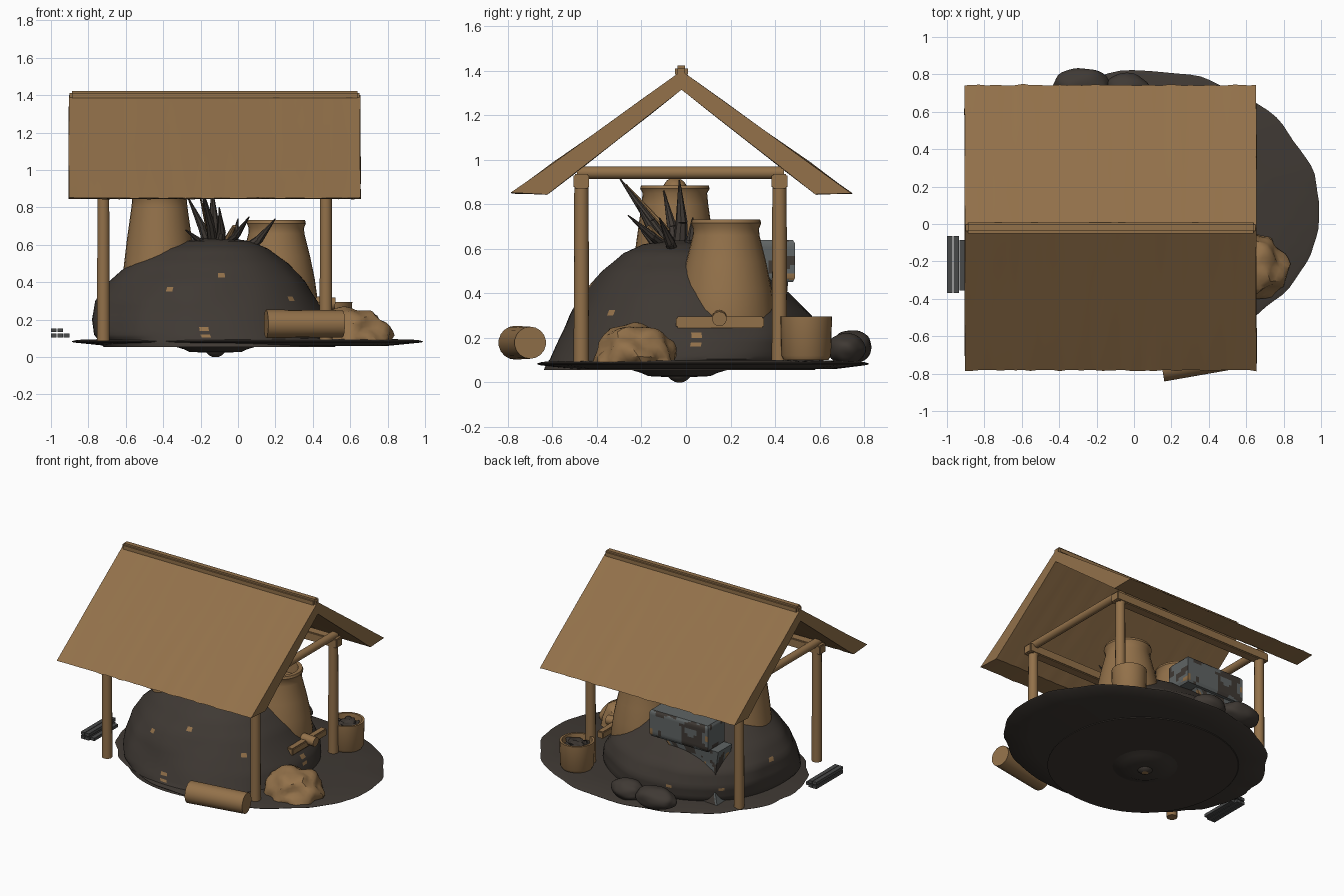
import bpy, bmesh, math, random
from mathutils import Vector, Matrix, noise

if "Cube" in bpy.data.objects:
    bpy.data.objects.remove(bpy.data.objects["Cube"])

random.seed(4)

def mat(name, c):
    m = bpy.data.materials.new(name)
    m.diffuse_color = (*c, 1)
    m.use_nodes = True
    m.node_tree.nodes["Principled BSDF"].inputs["Base Color"].default_value = m.diffuse_color
    return m

BROWN = mat("clay_brown", (0.29, 0.165, 0.068))
DARK = mat("charred_earth", (0.05, 0.041, 0.034))
STEEL = mat("worn_steel", (0.115, 0.128, 0.128))
IRON = mat("dark_iron", (0.065, 0.067, 0.067))

def finish(name, bm, *mats):
    bmesh.ops.recalc_face_normals(bm, faces=bm.faces)
    me = bpy.data.meshes.new(name)
    bm.to_mesh(me)
    bm.free()
    for m in mats:
        me.materials.append(m)
    ob = bpy.data.objects.new(name, me)
    bpy.context.collection.objects.link(ob)
    return ob

def loft(rings, bm=None):
    """Skin a list of equal-length closed rings and cap both ends."""
    bm = bm or bmesh.new()
    rows = [[bm.verts.new(p) for p in r] for r in rings]
    n = len(rows[0])
    for a, b in zip(rows, rows[1:]):
        for i in range(n):
            j = (i + 1) % n
            bm.faces.new((a[i], a[j], b[j], b[i]))
    bm.faces.new(rows[0])
    bm.faces.new(rows[-1])
    return bm

def ring(x0, x1, y0, y1, z, n=32, p=1.0):
    cx, cy, rx, ry = (x0 + x1) / 2, (y0 + y1) / 2, (x1 - x0) / 2, (y1 - y0) / 2
    out = []
    for i in range(n):
        a = 2 * math.pi * i / n
        c, s = math.cos(a), math.sin(a)
        out.append((cx + rx * math.copysign(abs(c) ** p, c),
                    cy + ry * math.copysign(abs(s) ** p, s), z))
    return out

def lathe(name, c, prof, n=28, m=BROWN):
    x, y = c
    return finish(name, loft([ring(x - r, x + r, y - r, y + r, z, n) for r, z in prof]), m)

def box(name, x0, x1, y0, y1, z0, z1, m=BROWN, bevel=0.006):
    bm = bmesh.new()
    M = Matrix.Translation(((x0 + x1) / 2, (y0 + y1) / 2, (z0 + z1) / 2)) @ \
        Matrix.Diagonal((x1 - x0, y1 - y0, z1 - z0, 1))
    bmesh.ops.create_cube(bm, size=1, matrix=M)
    if bevel:
        bmesh.ops.bevel(bm, geom=bm.edges[:], offset=bevel, segments=2, affect='EDGES')
    return finish(name, bm, m)

def rod(name, a, b, r0, r1, m=BROWN, n=14):
    a, b = Vector(a), Vector(b)
    d = b - a
    bm = bmesh.new()
    M = Matrix.Translation((a + b) / 2) @ d.to_track_quat('Z', 'Y').to_matrix().to_4x4()
    bmesh.ops.create_cone(bm, cap_ends=True, segments=n, radius1=r0, radius2=r1,
                          depth=d.length, matrix=M)
    return finish(name, bm, m)

def lump(name, c, r, m, rough=0.1, freq=6, floor=None, sub=4):
    bm = bmesh.new()
    bmesh.ops.create_icosphere(bm, subdivisions=sub, radius=1)
    for v in bm.verts:
        k = 1 + rough * noise.noise(v.co * freq * 0.5 + Vector(c) * 7)
        v.co = Vector(c) + Vector([v.co[i] * r[i] * k for i in range(3)])
        if floor is not None:
            v.co.z = max(v.co.z, floor)
    return finish(name, bm, m)

# Ground disc with a ragged edge
def ragged(scale, z):
    out = []
    for i in range(96):
        a = 2 * math.pi * i / 96
        k = scale * (1 + 0.025 * noise.noise(Vector((math.cos(a) * 5, math.sin(a) * 5, 1))))
        out.append((0.05 + 0.94 * k * math.cos(a), 0.075 + 0.745 * k * math.sin(a), z))
    return out
finish("ground_disc", loft([ragged(0.8, 0.06), ragged(0.99, 0.078), ragged(1, 0.084),
                            ragged(0.97, 0.092), ragged(0.7, 0.1)]), DARK)

# Earth mound: extents per height, then fine rings between them
levels = [(-.72, .52, -.64, .58, .055), (-.77, .51, -.61, .61, .12), (-.78, .49, -.57, .61, .2),
          (-.76, .43, -.52, .57, .3), (-.69, .36, -.46, .46, .4), (-.58, .27, -.38, .33, .5),
          (-.45, .16, -.29, .21, .58), (-.32, .06, -.2, .1, .62), (-.18, -.06, -.09, 0, .638)]
rings = []
for a, b in zip(levels, levels[1:]):
    for k in range(4):
        t = k / 4
        rings.append(ring(*[u + (v - u) * t for u, v in zip(a, b)], n=90, p=0.95))
rings.append(ring(*levels[-1], n=90))
bm = loft(rings)
for v in bm.verts:
    if v.co.z > 0.1:
        v.co += Vector((1, 1, 0)) * 0.02 * noise.noise(v.co * 4)
spots = [(-.38, -.46, .385), (.28, -.33, .31), (-.16, -.6, .12), (-.16, -.59, .16), (.47, .04, .16),
         (.47, .04, .2), (-.1, -.42, .44), (-.3, .59, .18), (-.72, .1, .3), (-.6, .45, .2)]
for s in spots:
    f = min(bm.faces, key=lambda f: (f.calc_center_median() - Vector(s)).length)
    f.material_index = 1
finish("earth_mound", bm, DARK, BROWN)
# Boss under the mound
lathe("mound_under_ring", (-.12, -.03), [(.06, .024), (.14, .028), (.17, .042), (.22, .057)], m=DARK)
lump("under_knob", (-.12, -.03, .045), (.055, .055, .045), DARK, 0)
lathe("under_knob_cap", (-.12, -.03), [(.012, 0), (.022, .003), (.022, .02)], m=BROWN)

# Clay furnaces with open tops
lathe("tall_furnace", (-.42, -.05), [(.22, .3), (.195, .45), (.175, .62), (.15, .8), (.145, .85), (.156, .87),
      (.152, .885), (.125, .885), (.115, .8)])
lump("tall_furnace_plug", (-.42, -.05, .85), (.06, .06, .07), BROWN, .05)
lathe("short_furnace", (.205, .18), [(.21, .15), (.222, .3), (.205, .42), (.18, .54), (.15, .66), (.148, .69),
      (.158, .715), (.153, .732), (.125, .732), (.115, .65)])
# Bellows board and pipe
box("furnace_board", .42, .47, -.045, .35, .245, .295)
rod("furnace_pipe", (.25, .15, .3), (.52, .15, .285), .035, .033)

# Charred spikes fanning from the mound top
for i, (a, b, r) in enumerate([
        ((-.13, -.06, .58), (-.2, -.3, .92), .03), ((-.14, -.03, .58), (-.14, -.03, .91), .035),
        ((-.15, -.05, .58), (-.27, -.1, .86), .03), ((-.08, -.08, .6), (.06, -.26, .75), .025),
        ((.02, -.05, .56), (.2, -.12, .74), .03), ((-.15, -.1, .58), (-.28, -.2, .68), .025),
        ((-.1, -.1, .58), (-.1, -.22, .8), .03), ((-.05, .0, .58), (.0, .03, .74), .03)]):
    a, b = Vector(a), Vector(b)
    mid = a.lerp(b, .45) + Vector((.012, .01, -.012))
    rod("spike_low_%d" % i, a, mid, r, r * .75, DARK, 8)
    rod("spike_tip_%d" % i, mid, b, r * .78, .003, DARK, 8)
rod("ember_stick", (-.06, -.1, .62), (-.02, -.17, .7), .02, .01, BROWN, 8)
rod("pale_spike", (-.16, -.08, .68), (-.21, -.27, .89), .012, .003, BROWN, 8)

# Shelter frame
for x in (-.72, .47):
    for y in (-.47, .42):
        rod("post", (x, y, .085), (x, y, .9), .035, .032)
    rod("tie_beam", (x, -.49, .942), (x, .44, .942), .028, .028)
for y in (-.47, .42):
    box("plate_beam", -.77, .52, y - .035, y + .035, .872, .936)

# Roof: chevron section swept along x, with a ragged eave and ends
def half(s):
    top = [(s * .76 * t, 1.4 - .55 * t) for t in (1, .75, .5, .25)]
    under = [(s * (.6 * t), 1.315 - .47 * t) for t in (.25, .5, .75, 1)]
    return top, under
tl, ul = half(-1)
tr, ur = half(1)
section = tl + [(0, 1.4)] + tr[::-1] + ur[::-1] + [(0, 1.315)] + ul
rows = []
N = 40
for i in range(N + 1):
    row = []
    for y, z in section:
        j = noise.noise(Vector((i * .7, y * 6, z)))
        e = .012 * j if abs(y) > .55 else 0
        dx = .006 * noise.noise(Vector((y * 9, z * 9, i))) if i in (0, N) else 0
        row.append((-.905 + 1.56 * i / N + dx, -.02 + y + math.copysign(e, y),
                    z + (.004 * j if abs(y) > .1 else 0)))
    rows.append(row)
finish("roof", loft(rows), BROWN)
box("ridge_beam", -.9, .65, -.05, .008, 1.372, 1.423, bevel=.012)

# Bucket with coal
lathe("bucket", (.495, .54), [(.1, .1), (.112, .12), (.116, .295), (.1, .295), (.095, .25)])
lump("bucket_coal", (.5, .54, .25), (.085, .085, .04), DARK, .4)

# Log, pile and stones around the base
rod("log", (.15, -.768, .178), (.56, -.7, .178), .076, .072, n=18)
lump("clay_pile", (.61, -.23, .09), (.2, .18, .17), BROWN, .22, 5, .085)
lump("stone_large", (-.28, .745, .16), (.15, .09, .075), DARK, .1, 3)
lump("stone_small", (-.04, .72, .15), (.12, .085, .07), DARK, .1, 3)

# Stack of iron bars
for z, count in ((.105, 3), (.133, 2)):
    for k in range(count):
        x = -1 + .034 * k
        box("iron_bar", x, x + .03, -.37 + .015 * (k == 2), -.065 - .02 * (k == 2), z, z + .021, IRON, 0)

# Anvil: head and flaring foot, mottled with rust and soot
def mottled(name, sects):
    rows = []
    for a, b in zip(sects, sects[1:]):
        for k in range(8):
            t = k / 8
            rows.append([u + (v - u) * t for u, v in zip(a, b)])
    rows.append(sects[-1])
    rings = []
    for x0, x1, y0, y1, z in rows:
        sides = [((x0, y0), (x1, y0), 20), ((x1, y0), (x1, y1), 8),
                 ((x1, y1), (x0, y1), 20), ((x0, y1), (x0, y0), 8)]
        rings.append([(p[0] + (q[0] - p[0]) * i / n, p[1] + (q[1] - p[1]) * i / n, z)
                      for p, q, n in sides for i in range(n)])
    bm = loft(rings)
    for f in bm.faces:
        c = f.calc_center_median()
        w = noise.noise(c * 13)
        if len(f.verts) == 4:
            f.material_index = 2 if w > .42 else 1 if w < -.15 else 0
    finish(name, bm, STEEL, DARK, BROWN)
mottled("anvil_head", [(-.51, -.06, .31, .48, .45), (-.52, -.05, .3, .49, .47),
                       (-.52, -.05, .3, .49, .625), (-.51, -.06, .31, .48, .64)])
mottled("anvil_foot", [(-.6, -.28, .28, .5, .09), (-.55, -.3, .3, .46, .2),
                       (-.56, -.22, .3, .45, .36), (-.58, -.14, .3, .46, .46)])

# Smooth shading with sharp edges kept
for ob in bpy.data.objects:
    ob.select_set(True)
    bpy.context.view_layer.objects.active = ob
bpy.ops.object.shade_smooth_by_angle(angle=math.radians(35))
